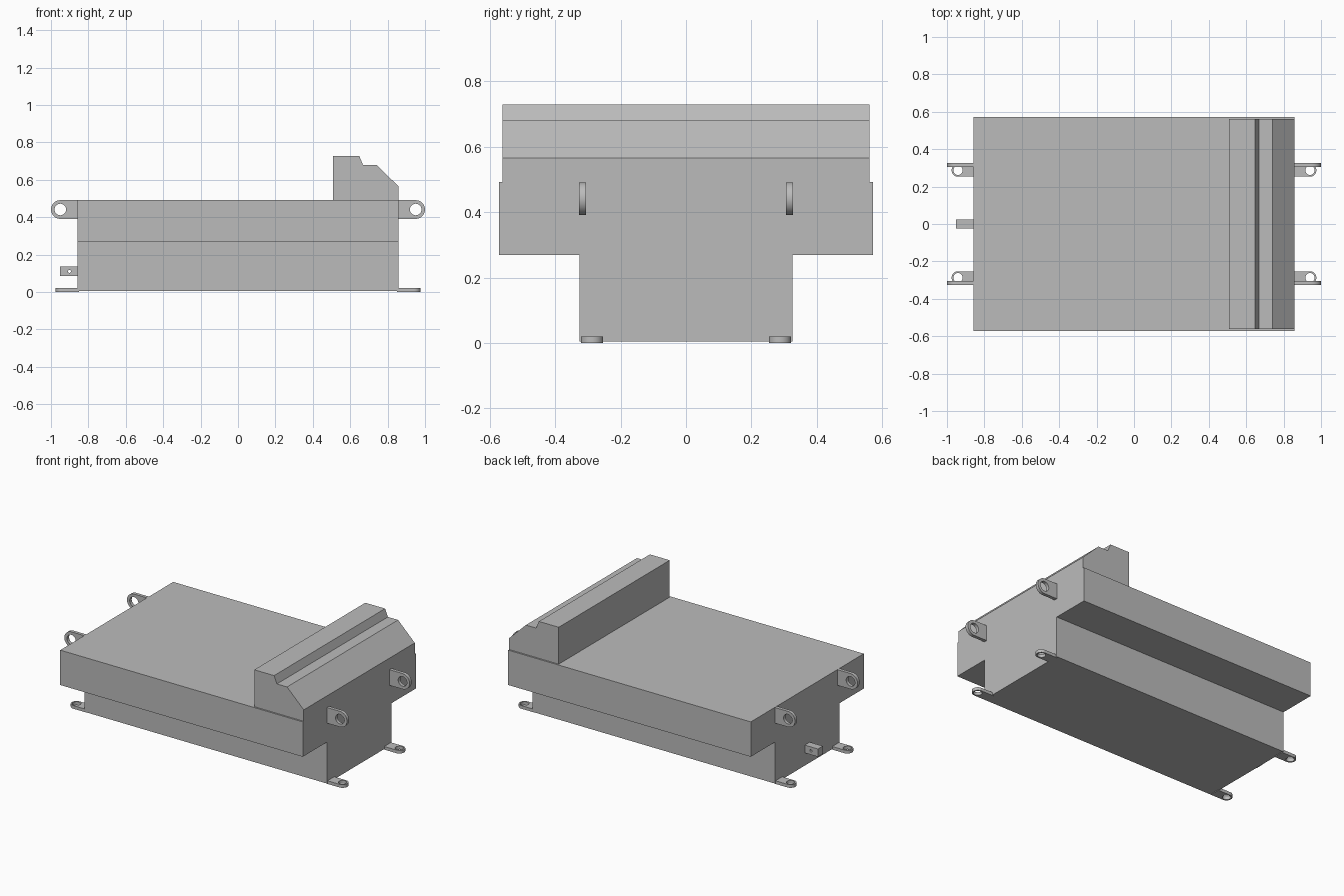
import bpy, bmesh
from math import cos, sin, tau, radians, sqrt

cube = bpy.data.objects.get("Cube")
if cube:
    bpy.data.objects.remove(cube, do_unlink=True)

grey = bpy.data.materials.new("plain grey")
grey.use_nodes = True
grey.diffuse_color = (0.5, 0.5, 0.5, 1)
grey.node_tree.nodes["Principled BSDF"].inputs["Base Color"].default_value = (0.5, 0.5, 0.5, 1)

WALL = 0.858    # half length of the body


def finish(name, bm):
    """Turn a bmesh into a shaded object."""
    bmesh.ops.recalc_face_normals(bm, faces=bm.faces)
    mesh = bpy.data.meshes.new(name)
    bm.to_mesh(mesh)
    bm.free()
    mesh.materials.append(grey)
    obj = bpy.data.objects.new(name, mesh)
    bpy.context.collection.objects.link(obj)
    bpy.ops.object.select_all(action='DESELECT')
    obj.select_set(True)
    bpy.context.view_layer.objects.active = obj
    bpy.ops.object.shade_smooth_by_angle(angle=radians(30))
    return obj


def prism(name, profile, low, high, place):
    """Extrude a closed profile; place(u, v, w) gives the position."""
    bm = bmesh.new()
    ends = [[bm.verts.new(place(u, v, w)) for u, v in profile] for w in (low, high)]
    for end in ends:
        bm.faces.new(end)
    n = len(profile)
    for i in range(n):
        j = (i + 1) % n
        bm.faces.new((ends[0][i], ends[0][j], ends[1][j], ends[1][i]))
    return finish(name, bm)


def eye_plate(name, radius, hole, root, low, high, place, rounded=True, n=32):
    """Plate with a hole at its origin and a square root towards -u."""
    def outline(c, s):
        if c > 1e-6 and rounded:
            return radius * c, radius * s
        square = [max(-1, min(1, k * sqrt(2))) for k in (c, s)]
        reach = root if c < 0 else radius
        return reach * square[0], radius * square[1]

    bm = bmesh.new()
    rings = []
    for w in (low, high):
        for inner in (False, True):
            ring = []
            for i in range(n):
                c, s = cos(tau * i / n), sin(tau * i / n)
                u, v = (hole * c, hole * s) if inner else outline(c, s)
                ring.append(bm.verts.new(place(u, v, w)))
            rings.append(ring)
    a, b, c, d = rings
    for first, second in ((a, b), (b, d), (d, c), (c, a)):
        for i in range(n):
            j = (i + 1) % n
            bm.faces.new((first[i], first[j], second[j], second[i]))
    bmesh.ops.remove_doubles(bm, verts=bm.verts, dist=1e-6)
    return finish(name, bm)


# T-shaped body running along x
half = [(0.326, 0.004), (0.326, 0.269), (0.571, 0.269), (0.571, 0.492)]
section = half + [(-y, z) for y, z in reversed(half)]
prism("body", section, -WALL, WALL, lambda u, v, w: (w, u, v))

# Stepped and sloped console across the left end
console = [(0.508, 0.492), (0.508, 0.728), (0.648, 0.728), (0.668, 0.68),
           (0.74, 0.68), (WALL, 0.565), (WALL, 0.492)]
prism("console", console, -0.561, 0.561, lambda u, v, w: (u, w, v))

# Lifting lugs and mounting feet at all four corners
for sx, end in ((1, "left"), (-1, "right")):
    for sy, side in ((1, "back"), (-1, "front")):
        eye_plate(f"lifting_lug_{end}_{side}", 0.05, 0.031, 0.1, 0.306, 0.327,
                  lambda u, v, w: (sx * (0.95 + u), sy * w, 0.441 + v))
        eye_plate(f"mounting_foot_{end}_{side}", 0.034, 0.025, 0.09, 0.0, 0.02,
                  lambda u, v, w: (sx * (0.941 + u), sy * (0.287 + v), w))

# Small drilled block on the right end
eye_plate("drilled_block", 0.025, 0.008, 0.06, -0.025, 0.025,
          lambda u, v, w: (-0.901 - u * 2 if u > 0.024 else -0.901 - u, w, 0.11 + v),
          rounded=False)
